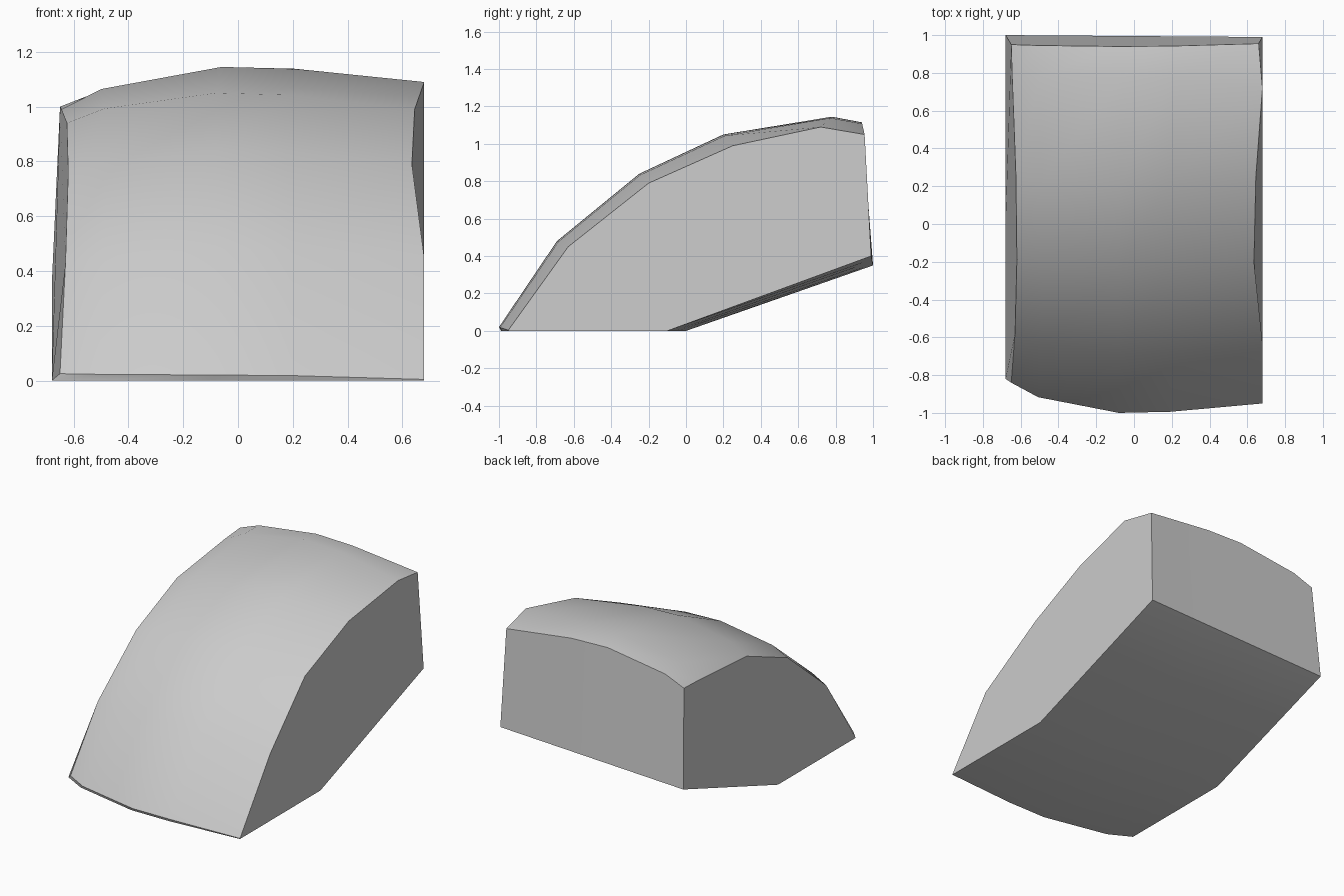
import bpy
import bmesh
from mathutils import Vector

# Remove the default object only
default = bpy.data.objects.get("Cube")
if default:
    bpy.data.objects.remove(default, do_unlink=True)


def make_material(name, rgb):
    material = bpy.data.materials.new(name)
    material.use_nodes = True
    colour = (*rgb, 1.0)
    material.diffuse_color = colour
    material.node_tree.nodes["Principled BSDF"].inputs["Base Color"].default_value = colour
    return material


# Upper outlines (x, y, z) from front lip, over the crown, to the back edge
right_outline = [(-.65, -.84, .025), (-.63, -.58, .43), (-.62, -.19, .76),
                 (-.625, .25, .94), (-.645, .78, .99), (-.65, .95, 1.0)]
crown_outline = [(-.08, -1, .02), (-.08, -.69, .48), (-.08, -.25, .84),
                 (-.08, .2, 1.05), (-.06, .78, 1.145), (-.08, .94, 1.115)]
left_outline = [(.68, -.95, .004), (.68, -.63, .45), (.635, -.2, .79),
                (.645, .25, .99), (.68, .72, 1.09), (.66, .955, 1.05)]


def blend(first, second, across, rise):
    """Outline between two others: moved across by one factor, raised by another."""
    result = []
    for a, b in zip(first, second):
        a, b = Vector(a), Vector(b)
        point = a.lerp(b, rise)
        point.x = a.x + (b.x - a.x) * across
        result.append(point)
    return result


def underside(outline, t):
    """Underside points from the back edge to the front, t runs right to left."""
    side = -.68 + 1.36 * t
    lip_y = outline[0][1]
    return [Vector((side, 1 - .01 * t, .35 + .05 * t)),
            Vector((side, -.1 * t, 0)),
            Vector((side, lip_y + .02 * (1 - t), 0))]


right_shoulder = blend(right_outline, crown_outline, .25, .48)
left_shoulder = blend(crown_outline, left_outline, .36, .12)
outlines = [right_outline, right_shoulder, crown_outline, left_shoulder, left_outline]

# Loft closed sections from right to left and cap both ends
bm = bmesh.new()
rings = []
for outline in outlines:
    t = (outline[0][0] - right_outline[0][0]) / (left_outline[0][0] - right_outline[0][0])
    section = list(outline) + underside(outline, t)
    rings.append([bm.verts.new(point) for point in section])
for ring, following in zip(rings, rings[1:]):
    for i in range(len(ring)):
        j = (i + 1) % len(ring)
        bm.faces.new((ring[i], ring[j], following[j], following[i]))
bm.faces.new(rings[0])
bm.faces.new(rings[-1])
bmesh.ops.recalc_face_normals(bm, faces=bm.faces)

mesh = bpy.data.meshes.new("curved_wedge_block")
bm.to_mesh(mesh)
bm.free()
mesh.materials.append(make_material("plain grey", (.6, .6, .6)))
block = bpy.data.objects.new("curved_wedge_block", mesh)
bpy.context.collection.objects.link(block)

# Smooth curved top, crisp borders
bpy.ops.object.select_all(action="DESELECT")
block.select_set(True)
bpy.context.view_layer.objects.active = block
bpy.ops.object.shade_smooth_by_angle(angle=.52)
